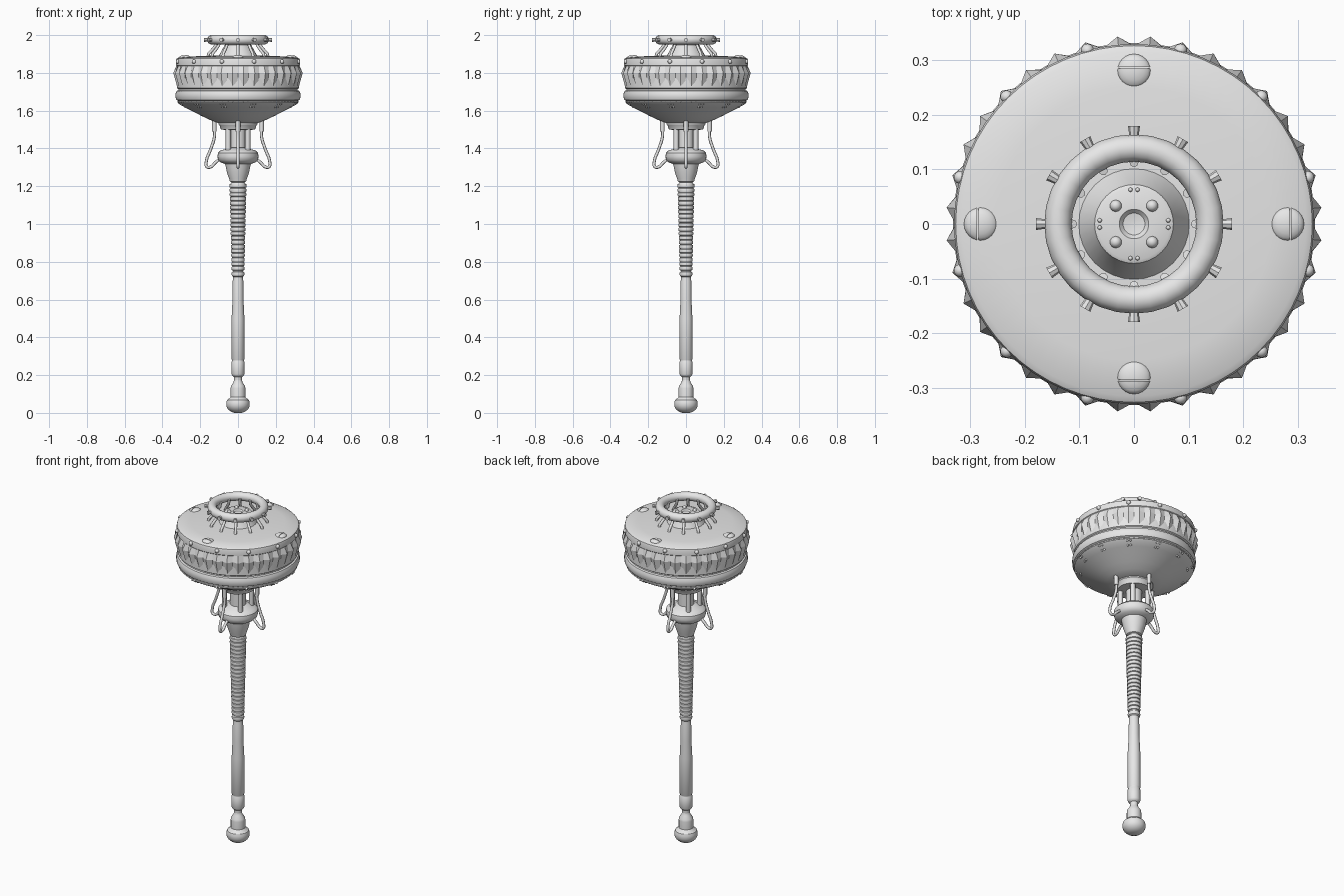
import bpy, bmesh, math
from mathutils import Matrix, Vector

if "Cube" in bpy.data.objects:
    bpy.data.objects.remove(bpy.data.objects["Cube"])

grey = bpy.data.materials.new("grey_metal")
grey.diffuse_color = (0.8, 0.8, 0.8, 1)
grey.use_nodes = True
grey.node_tree.nodes["Principled BSDF"].inputs["Base Color"].default_value = grey.diffuse_color


def finish(name, bm, smooth=True, angle=35):
    bmesh.ops.recalc_face_normals(bm, faces=bm.faces)
    me = bpy.data.meshes.new(name)
    bm.to_mesh(me)
    bm.free()
    me.materials.append(grey)
    ob = bpy.data.objects.new(name, me)
    bpy.context.collection.objects.link(ob)
    if smooth:
        bpy.ops.object.select_all(action='DESELECT')
        ob.select_set(True)
        bpy.context.view_layer.objects.active = ob
        bpy.ops.object.shade_smooth_by_angle(angle=math.radians(angle))
    return ob


def lathe(name, profile, n=32):
    """Revolve (radius, height) points, top to bottom, and cap both ends."""
    bm = bmesh.new()
    rings = [[bm.verts.new((r * math.cos(2 * math.pi * i / n), r * math.sin(2 * math.pi * i / n), z))
              for i in range(n)] for r, z in profile]
    for a, b in zip(rings, rings[1:]):
        for i in range(n):
            j = (i + 1) % n
            bm.faces.new((a[i], a[j], b[j], b[i]))
    bm.faces.new(rings[0])
    bm.faces.new(rings[-1])
    return finish(name, bm)


def polar(r, deg, z):
    a = math.radians(deg)
    return Vector((r * math.cos(a), r * math.sin(a), z))


def beads(name, spots, size):
    """Small round rivets at every spot."""
    bm = bmesh.new()
    for p in spots:
        bmesh.ops.create_uvsphere(bm, u_segments=10, v_segments=6, radius=size, matrix=Matrix.Translation(p))
    return finish(name, bm, angle=60)


def pipes(name, path, angles, radius, kind='POLY'):
    """Tubes along a (radius, height) path, repeated about the axis."""
    cu = bpy.data.curves.new(name, 'CURVE')
    cu.dimensions = '3D'
    cu.bevel_depth = radius
    cu.bevel_resolution = 2
    cu.resolution_u = 6
    cu.use_fill_caps = True
    for deg in angles:
        sp = cu.splines.new(kind)
        if kind == 'BEZIER':
            sp.bezier_points.add(len(path) - 1)
            for bp, (r, z) in zip(sp.bezier_points, path):
                bp.co = polar(r, deg, z)
                bp.handle_left_type = bp.handle_right_type = 'AUTO'
        else:
            sp.points.add(len(path) - 1)
            for pt, (r, z) in zip(sp.points, path):
                pt.co = (*polar(r, deg, z), 1)
    cu.materials.append(grey)
    ob = bpy.data.objects.new(name, cu)
    bpy.context.collection.objects.link(ob)


quarters = [0, 90, 180, 270]
twelve = [30 * i for i in range(12)]
twelve_off = [30 * i + 15 for i in range(12)]

# Head: drum, bulging lower band and bowl
lathe("head_shell", [
    (0.05, 1.893), (0.15, 1.891), (0.25, 1.887), (0.315, 1.881), (0.326, 1.875), (0.329, 1.865),
    (0.329, 1.84), (0.324, 1.835), (0.324, 1.72), (0.316, 1.715), (0.316, 1.708), (0.325, 1.704),
    (0.331, 1.69), (0.331, 1.67), (0.326, 1.657), (0.316, 1.652), (0.316, 1.645), (0.32, 1.642),
    (0.308, 1.632), (0.28, 1.617), (0.24, 1.597), (0.195, 1.573), (0.15, 1.552), (0.105, 1.535)], 64)

# Faceted tooth band with a zigzag lower edge
bm = bmesh.new()
n = 72
rows = []
for r_tip, z_tip, r_gap, z_gap in [(0.325, 1.838, 0.325, 1.838), (0.344, 1.80, 0.326, 1.80),
                                   (0.322, 1.722, 0.322, 1.755)]:
    rows.append([bm.verts.new(polar(r_tip if i % 2 else r_gap, 5 * i, z_tip if i % 2 else z_gap))
                 for i in range(n)])
for a, b in zip(rows, rows[1:]):
    for i in range(n):
        j = (i + 1) % n
        bm.faces.new((a[i], a[j], b[j], b[i]))
finish("tooth_band", bm, smooth=False)

# Rivets on the head
beads("rim_studs", [polar(0.329, d, 1.86) for d in twelve_off], 0.012)
beads("bowl_rivets", [polar(r, d + s, z) for d in twelve_off for s in (-1.6, 1.6)
                      for r, z in ((0.312, 1.635), (0.287, 1.62))], 0.006)
beads("seam_rivets", [polar(0.317, 5 * i, 1.6485) for i in range(72)], 0.004)

# Slotted dome screws on the top
bm = bmesh.new()
for d in quarters:
    place = Matrix.Translation(polar(0.28, d, 1.881)) @ Matrix.Rotation(math.radians(d), 4, 'Z')
    for side in (-1, 1):
        part = bmesh.new()
        bmesh.ops.create_uvsphere(part, u_segments=24, v_segments=10, radius=1,
                                  matrix=Matrix.Diagonal((0.031, 0.031, 0.014, 1)))
        bmesh.ops.bisect_plane(part, geom=part.verts[:] + part.edges[:] + part.faces[:],
                               plane_co=(0.006 + side * 0.0015, 0, 0), plane_no=(-side, 0, 0), clear_outer=True)
        bmesh.ops.holes_fill(part, edges=[e for e in part.edges if e.is_boundary], sides=0)
        part.transform(place)
        tmp = bpy.data.meshes.new("tmp")
        part.to_mesh(tmp)
        part.free()
        bm.from_mesh(tmp)
        bpy.data.meshes.remove(tmp)
finish("dome_screws", bm, angle=40)

# Crown: core, ring, struts and studs
lathe("crown_core", [(0.008, 1.941), (0.02, 1.943), (0.027, 1.951), (0.066, 1.951), (0.072, 1.948),
                     (0.075, 1.938), (0.105, 1.885)], 32)
beads("core_bolts", [polar(0.047, d + 45, 1.951) for d in quarters], 0.011)
beads("core_rivets", [polar(0.063, d + s, 1.951) for d in quarters for s in (-6, 6)], 0.004)
bm = bmesh.new()
m, k = 32, 14
grid = [[bm.verts.new(polar(0.139 + 0.025 * math.cos(2 * math.pi * j / k), 360 * i / m,
                            1.975 + 0.025 * math.sin(2 * math.pi * j / k))) for j in range(k)] for i in range(m)]
for i in range(m):
    for j in range(k):
        a, b = grid[i], grid[(i + 1) % m]
        bm.faces.new((a[j], b[j], b[(j + 1) % k], a[(j + 1) % k]))
finish("crown_ring", bm)
pipes("crown_struts", [(0.112, 1.972), (0.118, 1.945), (0.138, 1.92), (0.155, 1.902), (0.16, 1.88)], twelve, 0.008)
bm = bmesh.new()
for d in twelve:
    bmesh.ops.create_cone(bm, cap_ends=True, segments=8, radius1=0.008, radius2=0.011, depth=0.022,
                          matrix=Matrix.Translation(polar(0.168, d, 1.975))
                          @ Matrix.Rotation(math.radians(d), 4, 'Z') @ Matrix.Rotation(math.pi / 2, 4, 'Y'))
finish("crown_studs", bm, smooth=False)

# Neck: upper collar, column, rods, hoses
lathe("neck_upper_collar", [(0.103, 1.54), (0.103, 1.528), (0.097, 1.52), (0.09, 1.50), (0.05, 1.497)])
lathe("neck_column", [(0.042, 1.51), (0.042, 1.38)])
pipes("neck_rods", [(0.073, 1.51), (0.073, 1.38)], [45, 135, 225, 315], 0.014)
pipes("hoses", [(0.125, 1.53), (0.125, 1.46), (0.145, 1.395), (0.168, 1.33), (0.165, 1.303),
                (0.145, 1.302), (0.12, 1.325), (0.09, 1.35)], quarters, 0.008, 'BEZIER')
pipes("hose_fittings", [(0.125, 1.56), (0.125, 1.49)], quarters, 0.012)
lathe("neck_lower_collar", [
    (0.055, 1.405), (0.07, 1.395), (0.092, 1.39), (0.106, 1.376), (0.109, 1.357), (0.104, 1.338),
    (0.09, 1.325), (0.068, 1.318), (0.064, 1.30), (0.058, 1.27), (0.047, 1.24), (0.043, 1.225), (0.033, 1.22)])

# Ribbed grip, tapering downwards
prof = []
ribs = 20
for i in range(ribs):
    t = i / (ribs - 1)
    z, r, h = 1.213 - 0.46 * i / ribs, 0.045 - 0.011 * t, 0.46 / ribs
    prof += [(r - 0.006, z), (r - 0.001, z - 0.1 * h), (r, z - 0.3 * h), (r, z - 0.65 * h),
             (r - 0.001, z - 0.85 * h), (r - 0.006, z - 0.95 * h)]
lathe("ribbed_grip", [(0.033, 1.225)] + prof + [(0.027, 0.745)])

# Lower shaft and end knob
lathe("shaft", [
    (0.027, 0.75), (0.033, 0.745), (0.034, 0.735), (0.032, 0.725), (0.026, 0.72), (0.026, 0.71),
    (0.028, 0.70), (0.029, 0.60), (0.034, 0.50), (0.034, 0.285), (0.031, 0.28), (0.031, 0.275),
    (0.034, 0.27), (0.034, 0.205), (0.029, 0.195), (0.021, 0.19), (0.02, 0.165)])
lathe("end_knob", [
    (0.019, 0.195), (0.02, 0.175), (0.025, 0.16), (0.037, 0.142), (0.039, 0.13), (0.039, 0.085),
    (0.045, 0.078), (0.058, 0.068), (0.062, 0.055), (0.062, 0.038), (0.055, 0.022), (0.04, 0.008), (0.02, 0.0)])
